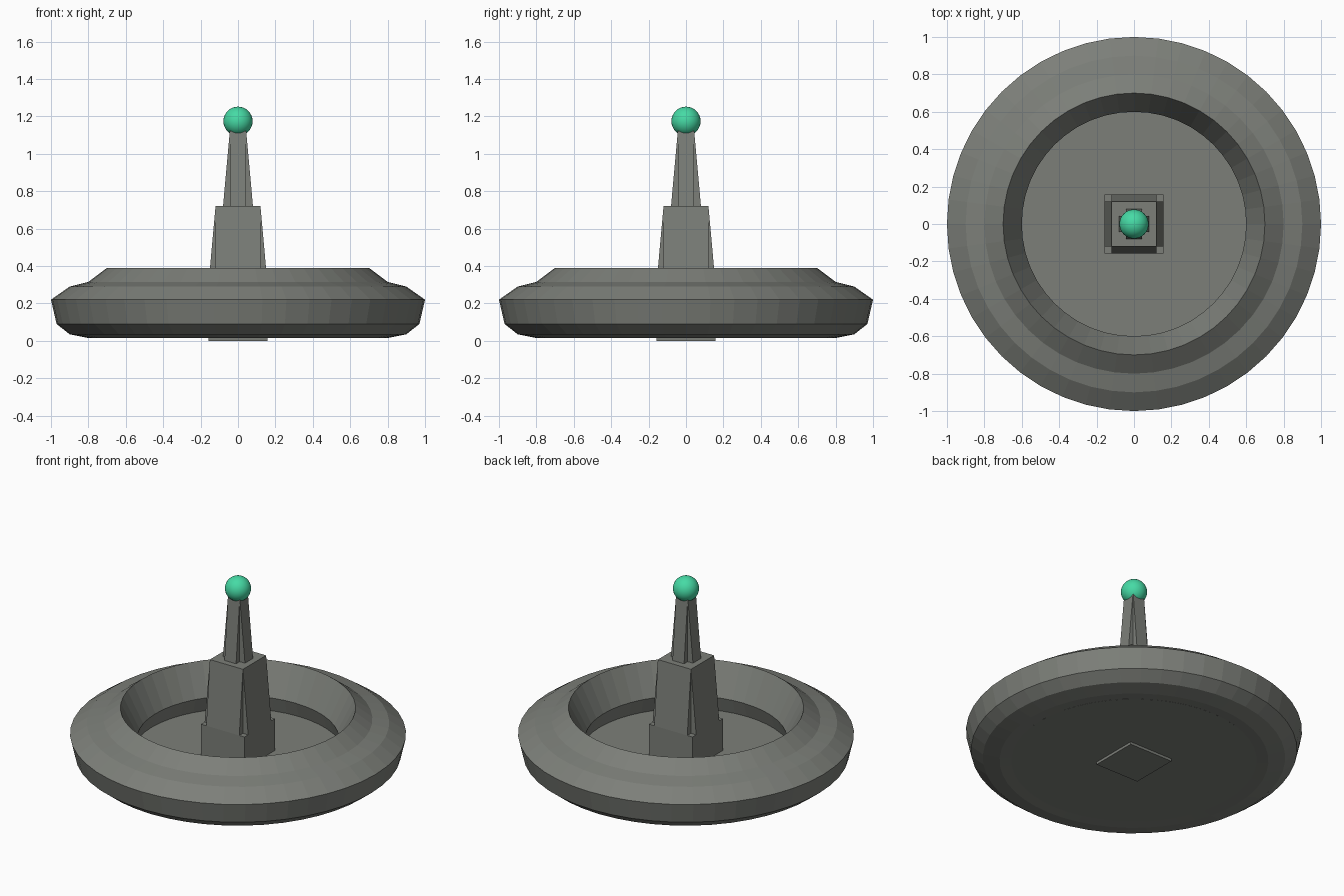
import bpy, bmesh, math

if "Cube" in bpy.data.objects:
    bpy.data.objects.remove(bpy.data.objects["Cube"])


def material(name, rgb):
    m = bpy.data.materials.new(name)
    m.diffuse_color = (*rgb, 1)
    m.use_nodes = True
    m.node_tree.nodes["Principled BSDF"].inputs["Base Color"].default_value = m.diffuse_color
    return m


STONE = material("grey_stone", (0.202, 0.212, 0.191))
GREEN = material("sea_green", (0.061, 0.70, 0.376))


def finish(bm, name, mat):
    bmesh.ops.recalc_face_normals(bm, faces=bm.faces)
    mesh = bpy.data.meshes.new(name)
    bm.to_mesh(mesh)
    bm.free()
    mesh.materials.append(mat)
    ob = bpy.data.objects.new(name, mesh)
    bpy.context.collection.objects.link(ob)
    return ob


def lathe(name, profile, mat, n=48):
    """Spin a closed (radius, z) outline around the z axis."""
    bm = bmesh.new()
    rings = [[bm.verts.new((r * math.cos(2 * math.pi * i / n),
                            r * math.sin(2 * math.pi * i / n), z))
              for r, z in profile] for i in range(n)]
    k = len(profile)
    for i in range(n):
        a, b = rings[i], rings[(i + 1) % n]
        for j in range(k):
            bm.faces.new((a[j], b[j], b[(j + 1) % k], a[(j + 1) % k]))
    return finish(bm, name, mat)


def taper(name, low, high, z0, z1, mat):
    """Block whose (x, y) half sizes run from low to high."""
    bm = bmesh.new()
    bmesh.ops.create_cube(bm, size=2)
    for v in bm.verts:
        hx, hy = high if v.co.z > 0 else low
        v.co = (v.co.x * hx, v.co.y * hy, z1 if v.co.z > 0 else z0)
    return finish(bm, name, mat)


# Rounded basin rim, a faceted tube swept round the centre
lathe("basin_rim", [(0.80, 0.015), (0.90, 0.035), (0.97, 0.09), (1.00, 0.22),
                    (0.90, 0.29), (0.80, 0.315), (0.70, 0.39), (0.60, 0.19),
                    (0.63, 0.09), (0.70, 0.02)], STONE)

# Basin floor slab
bm = bmesh.new()
bmesh.ops.create_cone(bm, cap_ends=True, segments=48, radius1=0.73,
                      radius2=0.66, depth=0.075)
bmesh.ops.translate(bm, verts=bm.verts, vec=(0, 0, 0.0545))
finish(bm, "basin_floor", STONE)

# Square plinth, just poking out underneath
taper("plinth", (0.158, 0.158), (0.158, 0.158), 0, 0.30, STONE)

# Pillar and spire: two crossed wedges each, leaving notched corners
for part, wide, slim, z0, z1 in (("pillar", 0.158, 0.12, 0.30, 0.72),
                                 ("spire", 0.08, 0.042, 0.72, 1.14)):
    taper(part + "_across", (wide, slim), (slim, slim), z0, z1, STONE)
    taper(part + "_along", (slim, wide), (slim, slim), z0, z1, STONE)

# Green ball on top
bm = bmesh.new()
bmesh.ops.create_uvsphere(bm, u_segments=32, v_segments=16, radius=0.078)
bmesh.ops.translate(bm, verts=bm.verts, vec=(0, 0, 1.174))
for f in bm.faces:
    f.smooth = True
finish(bm, "top_ball", GREEN)
